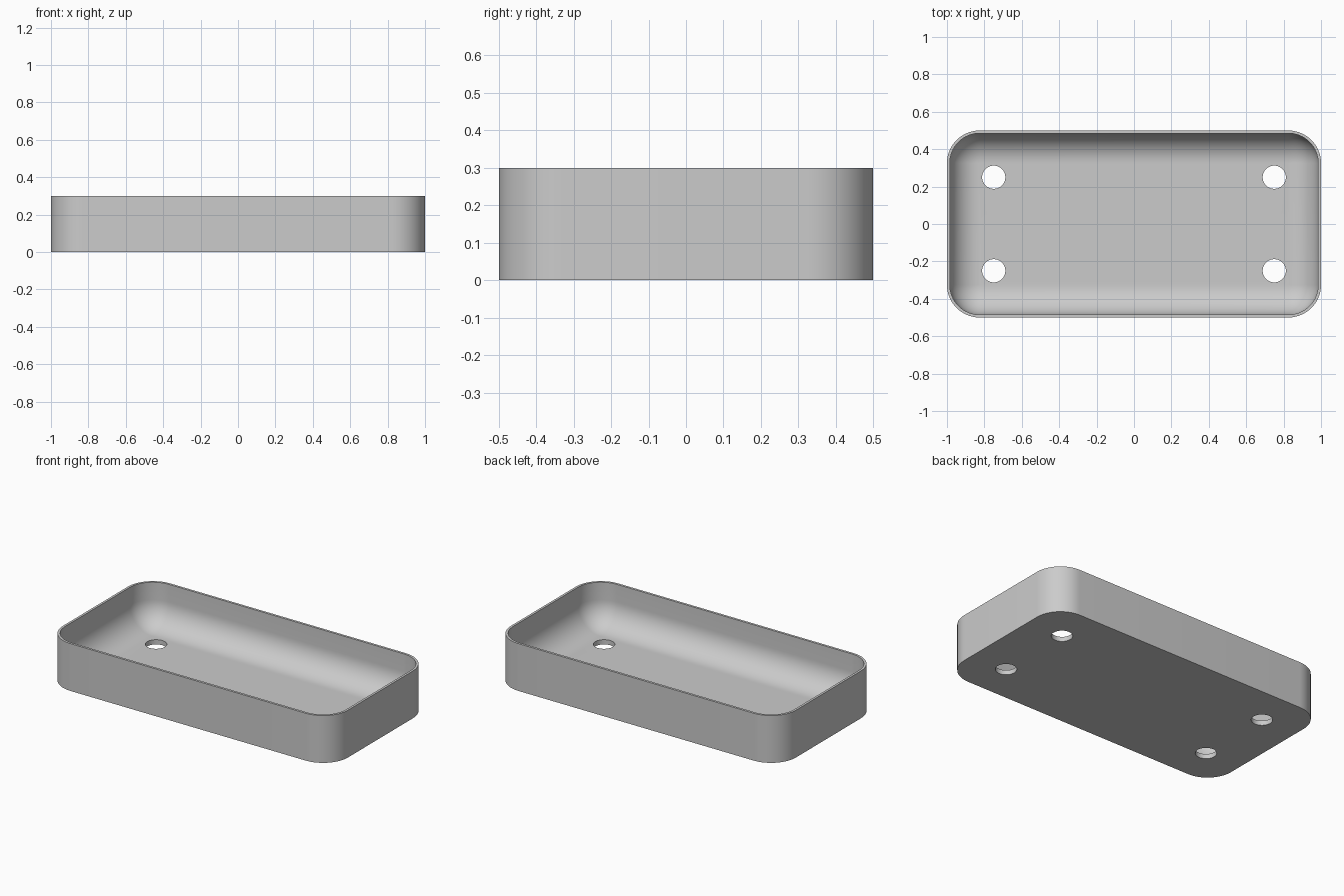
import bpy, bmesh, math

default = bpy.data.objects.get("Cube")
if default:
    bpy.data.objects.remove(default, do_unlink=True)

HALF_X, HALF_Y, HEIGHT = 1.0, 0.5, 0.3
CORNER, WALL, FLOOR, FILLET = 0.175, 0.015, 0.03, 0.158
CORNER_STEPS, FILLET_STEPS = 16, 14

grey = bpy.data.materials.new("plain grey")
grey.use_nodes = True
colour = (0.6, 0.6, 0.6, 1)
grey.diffuse_color = colour
grey.node_tree.nodes["Principled BSDF"].inputs["Base Color"].default_value = colour


def ring(bm, inset, z):
    """Rounded rectangle of vertices, moved inwards by inset."""
    r = CORNER - inset
    verts = []
    for quarter, (sx, sy) in enumerate([(1, 1), (-1, 1), (-1, -1), (1, -1)]):
        for i in range(CORNER_STEPS + 1):
            a = math.pi / 2 * (quarter + i / CORNER_STEPS)
            verts.append(bm.verts.new((sx * (HALF_X - CORNER) + r * math.cos(a),
                                       sy * (HALF_Y - CORNER) + r * math.sin(a), z)))
    return verts


# Tray shell: outer wall, rim, inner wall, floor fillet, floor
profile = [(0, 0), (0, HEIGHT), (WALL, HEIGHT)]
for i in range(FILLET_STEPS + 1):
    a = math.pi / 2 * i / FILLET_STEPS
    profile.append((WALL + FILLET * (1 - math.cos(a)),
                    FLOOR + FILLET * (1 - math.sin(a))))

bm = bmesh.new()
rings = [ring(bm, *p) for p in profile]
for low, high in zip(rings, rings[1:]):
    n = len(low)
    for i in range(n):
        j = (i + 1) % n
        bm.faces.new((low[i], low[j], high[j], high[i]))
bm.faces.new(rings[0][::-1])
bm.faces.new(rings[-1])
bmesh.ops.recalc_face_normals(bm, faces=bm.faces)
mesh = bpy.data.meshes.new("tray")
bm.to_mesh(mesh)
bm.free()
mesh.materials.append(grey)
tray = bpy.data.objects.new("tray", mesh)
bpy.context.collection.objects.link(tray)
bpy.context.view_layer.objects.active = tray

# Four round holes through the floor
for x in (-0.75, 0.75):
    for y in (-0.25, 0.25):
        bpy.ops.mesh.primitive_cylinder_add(vertices=48, radius=0.062, depth=0.2,
                                            location=(x, y, 0))
        cutter = bpy.context.object
        cutter.name = "hole_cutter"
        cutter.hide_render = True
        cutter.data.materials.append(grey)
        cut = tray.modifiers.new("hole", "BOOLEAN")
        cut.operation = "DIFFERENCE"
        cut.solver = "EXACT"
        cut.object = cutter
        bpy.context.view_layer.objects.active = tray
        bpy.ops.object.modifier_apply(modifier=cut.name)
        bpy.data.objects.remove(cutter, do_unlink=True)

# Smooth curves, crisp rim and hole edges
bpy.ops.object.select_all(action="DESELECT")
tray.select_set(True)
bpy.context.view_layer.objects.active = tray
bpy.ops.object.shade_smooth_by_angle(angle=math.radians(30))
